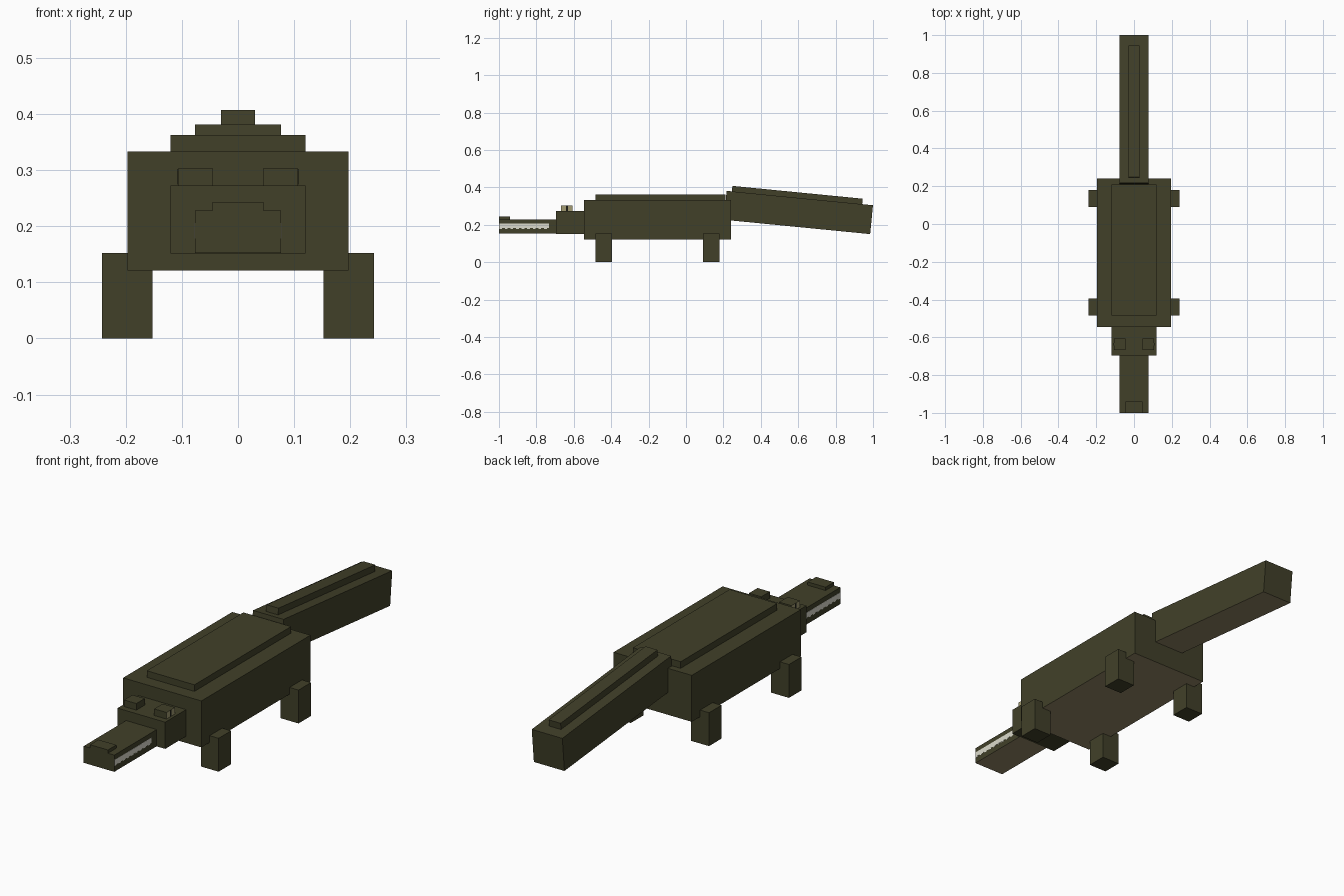
import bpy, bmesh, math
from mathutils import Matrix, Vector

cube = bpy.data.objects.get("Cube")
if cube:
    bpy.data.objects.remove(cube, do_unlink=True)


def material(name, rgb):
    mat = bpy.data.materials.new(name)
    mat.use_nodes = True
    mat.diffuse_color = (*rgb, 1)
    node = next(n for n in mat.node_tree.nodes if n.type == 'BSDF_PRINCIPLED')
    node.inputs["Base Color"].default_value = (*rgb, 1)
    node.inputs["Roughness"].default_value = 0.9
    return mat


olive = material("olive hide", (0.053, 0.051, 0.022))
brown = material("belly brown", (0.29, 0.235, 0.13))
ivory = material("tooth ivory", (0.72, 0.71, 0.61))
tan = material("eye tan", (0.36, 0.33, 0.17))
black = material("pupil black", (0.012, 0.012, 0.008))


def box(name, x, y, z, mat=olive, accent=None, facing=None, place=Matrix()):
    """Box from (low, high) ranges; faces turned towards 'facing' take the accent."""
    low, high = (Vector(c) for c in zip(x, y, z))
    bm = bmesh.new()
    bmesh.ops.create_cube(bm, size=1)
    for v in bm.verts:
        v.co = (low + high) / 2 + Vector(a * b for a, b in zip(v.co, high - low))
    bm.normal_update()
    if accent:
        for f in bm.faces:
            f.material_index = int(f.normal.dot(Vector(facing)) > 0.9)
    mesh = bpy.data.meshes.new(name)
    bm.to_mesh(mesh)
    bm.free()
    mesh.materials.append(mat)
    if accent:
        mesh.materials.append(accent)
    obj = bpy.data.objects.new(name, mesh)
    obj.matrix_world = place
    bpy.context.collection.objects.link(obj)
    return obj


def sided(inner, outer, side):
    return tuple(sorted((inner * side, outer * side)))


DOWN = (0, 0, -1)

# Body, back plate, head and snout
box("body", (-0.197, 0.197), (-0.545, 0.24), (0.1215, 0.333), olive, brown, DOWN)
box("back_plate", (-0.12, 0.12), (-0.485, 0.21), (0.32, 0.363))
box("head", (-0.12, 0.12), (-0.695, -0.54), (0.1515, 0.273))
box("snout", (-0.077, 0.077), (-1, -0.69), (0.152, 0.228), olive, brown, DOWN)
box("nose", (-0.045, 0.045), (-1, -0.94), (0.22, 0.243))

# Tail, sloping down to the back, with a ridge along its top
slope = Matrix.Translation((0, 0.601, 0.2655)) @ Matrix.Rotation(math.radians(-5.6), 4, 'X')
box("tail", (-0.077, 0.077), (-0.393, 0.393), (-0.0775, 0.0775), olive, brown, DOWN, slope)
box("tail_ridge", (-0.03, 0.03), (-0.365, 0.335), (0.07, 0.107), place=slope)

for label, side in (("left", 1), ("right", -1)):
    # Legs
    for end, y in (("front", -0.485), ("back", 0.09)):
        box(f"{end}_leg_{label}", sided(0.152, 0.242, side), (y, y + 0.09), (0, 0.152))
    # Eyes, tan on the outer side, with a slit pupil
    box(f"eye_{label}", sided(0.045, 0.107, side), (-0.667, -0.606), (0.265, 0.303),
        olive, tan, (side, 0, 0))
    box(f"pupil_{label}", sided(0.105, 0.1076, side), (-0.642, -0.631), (0.274, 0.302), black)
    # Row of teeth along the jaw, with a shallow jagged lower edge
    box(f"tooth_row_{label}", sided(0.075, 0.0778, side), (-0.999, -0.732), (0.182, 0.206), ivory)
    for i in range(9):
        y = -0.999 + 0.03 * i
        box(f"tooth_{label}_{i + 1}", sided(0.075, 0.0776, side), (y, y + 0.015),
            (0.178, 0.19), ivory)
